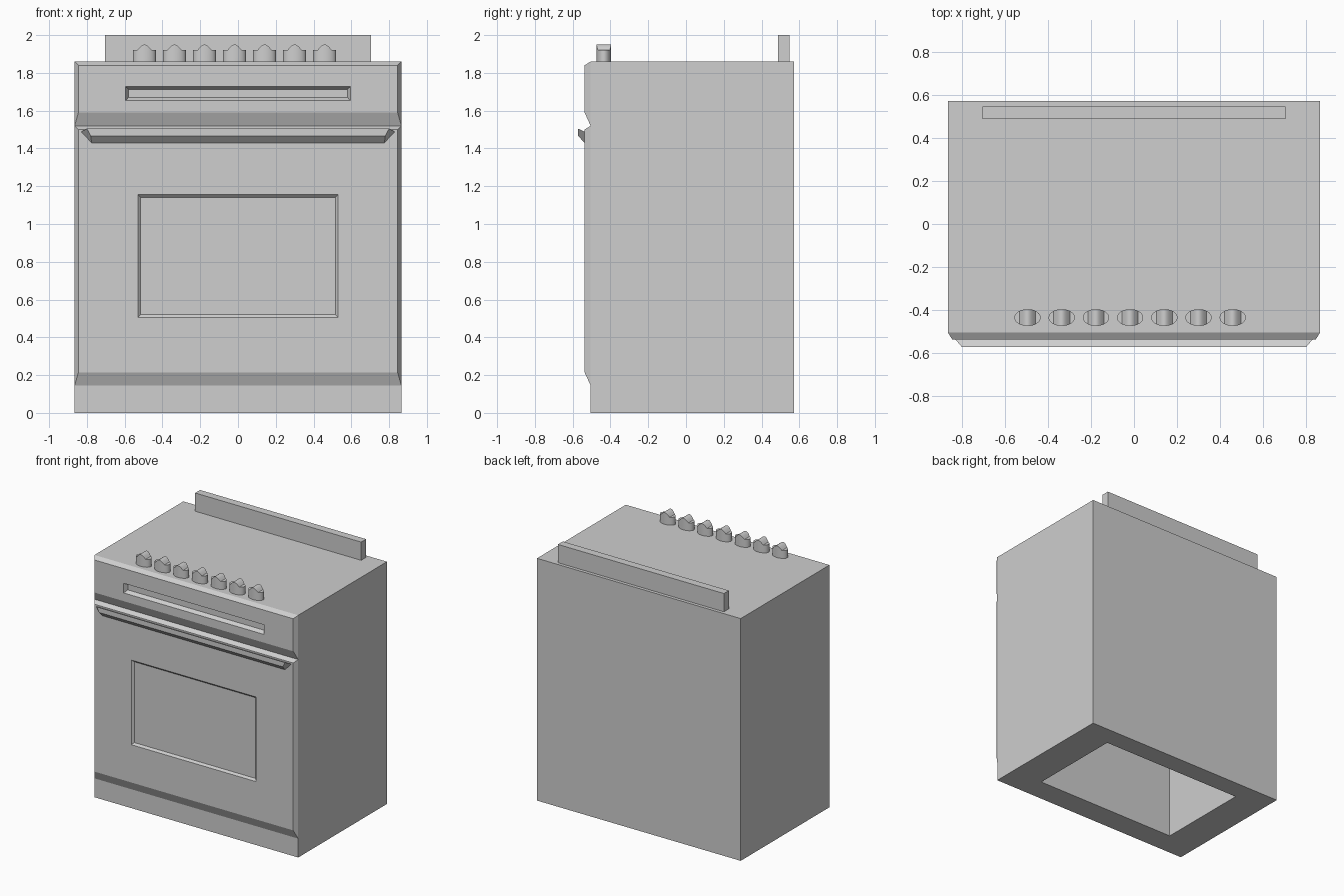
import bpy
import bmesh
import math

cube = bpy.data.objects.get("Cube")
if cube:
    bpy.data.objects.remove(cube, do_unlink=True)

# One plain enamel colour
grey = bpy.data.materials.new("light_grey")
grey.use_nodes = True
colour = (0.62, 0.62, 0.62, 1)
grey.diffuse_color = colour
grey.node_tree.nodes["Principled BSDF"].inputs["Base Color"].default_value = colour


def loft(name, rings, cap_start=True, smooth=False):
    """Join matching rings of points with quads and close the ends."""
    bm = bmesh.new()
    loops = [[bm.verts.new(p) for p in ring] for ring in rings]
    for a, b in zip(loops, loops[1:]):
        n = len(a)
        for i in range(n):
            j = (i + 1) % n
            bm.faces.new((a[i], a[j], b[j], b[i]))
    if cap_start:
        bm.faces.new(loops[0][::-1])
    bm.faces.new(loops[-1])
    bmesh.ops.recalc_face_normals(bm, faces=bm.faces)
    mesh = bpy.data.meshes.new(name)
    bm.to_mesh(mesh)
    bm.free()
    mesh.materials.append(grey)
    obj = bpy.data.objects.new(name, mesh)
    bpy.context.collection.objects.link(obj)
    if smooth:
        bpy.ops.object.select_all(action="DESELECT")
        obj.select_set(True)
        bpy.context.view_layer.objects.active = obj
        bpy.ops.object.shade_smooth_by_angle(angle=math.radians(35))
    return obj


def flat_ring(half_x, y0, y1, z):
    return [(-half_x, y0, z), (half_x, y0, z), (half_x, y1, z), (-half_x, y1, z)]


def upright_ring(x_low, x_high, z0, z1, y):
    return [(-x_low, y, z0), (x_low, y, z0), (x_high, y, z1), (-x_high, y, z1)]


WIDTH, BACK, FRONT, FACE, TOP = 0.865, 0.572, -0.505, -0.537, 1.86

# Cabinet with an open recess in its underside
loft("cabinet", [
    flat_ring(WIDTH, FRONT, BACK, TOP),
    flat_ring(WIDTH, FRONT, BACK, 0),
    flat_ring(0.605, -0.32, 0.42, 0),
    flat_ring(0.605, -0.32, 0.42, 1.3),
])


# Bevelled front panels, each with a sunken rectangle
def front_panel(name, base, face, opening, sunk, depth):
    sizes = [(base, FRONT), (face, FACE), (opening, FACE), (sunk, FACE + depth)]
    loft(name, [upright_ring(x, x, z0, z1, y) for (x, z0, z1), y in sizes],
         cap_start=False)


front_panel("control_panel", (WIDTH, 1.52, TOP), (0.845, 1.59, 1.84),
            (0.595, 1.653, 1.727), (0.58, 1.67, 1.713), 0.028)
front_panel("oven_door", (WIDTH, 0.145, 1.52), (0.845, 0.215, 1.5),
            (0.53, 0.505, 1.155), (0.515, 0.52, 1.14), 0.015)

# Door handle lip
loft("door_handle", [
    upright_ring(0.775, 0.83, 1.43, 1.488, FACE),
    upright_ring(0.78, 0.80, 1.467, 1.505, -0.572),
])

# Rear upstand
loft("rear_upstand", [
    flat_ring(0.705, 0.487, 0.547, TOP),
    flat_ring(0.705, 0.487, 0.547, 2),
])


# Oval knobs with a rounded grip ridge running front to back
def knob(index, cx, cy=-0.435):
    rx, ry, grip = 0.061, 0.039, 0.038
    rings = []
    steps = 32
    for i in range(steps + 1):
        angle = math.pi * (0.02 + 0.96 * i / steps)
        x = -rx * math.cos(angle)
        y = ry * math.sin(angle)
        rise = 0.03 * math.cos(math.pi / 2 * min(1, abs(x) / grip))
        z = TOP + 0.06 + rise
        rings.append([(cx + x, cy - y, TOP), (cx + x, cy + y, TOP),
                      (cx + x, cy + y, z), (cx + x, cy - y, z)])
    loft(f"knob_{index + 1}", rings, smooth=True)


for k in range(7):
    knob(k, -0.495 + 0.159 * k)
